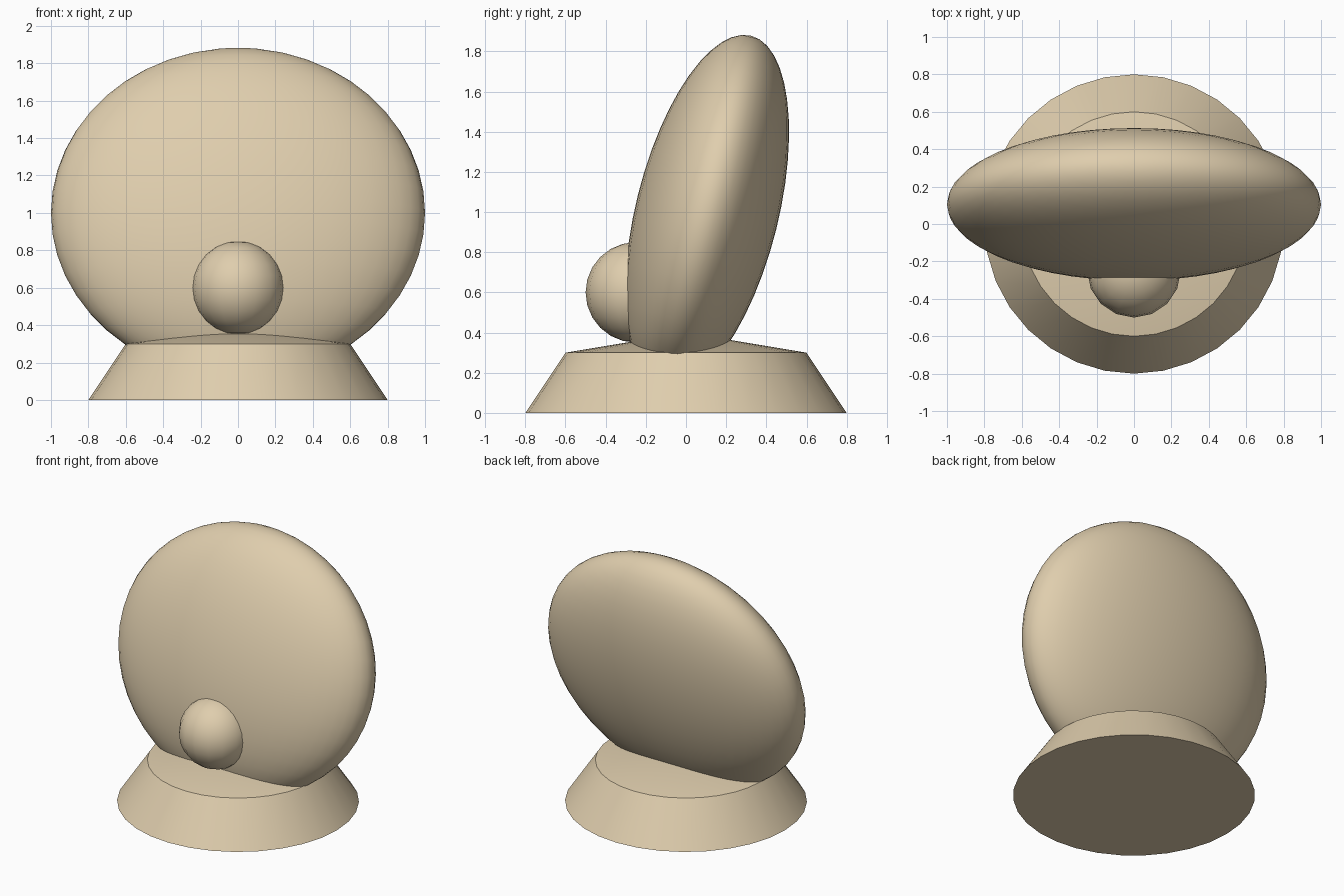
import bpy, bmesh, math

if "Cube" in bpy.data.objects:
    bpy.data.objects.remove(bpy.data.objects["Cube"])

sand = bpy.data.materials.new("sand")
sand.diffuse_color = (0.74, 0.615, 0.42, 1)
sand.use_nodes = True
sand.node_tree.nodes["Principled BSDF"].inputs["Base Color"].default_value = sand.diffuse_color


def finish(obj, angle):
    obj.data.materials.append(sand)
    bpy.ops.object.select_all(action='DESELECT')
    obj.select_set(True)
    bpy.context.view_layer.objects.active = obj
    bpy.ops.object.shade_smooth_by_angle(angle=math.radians(angle))


def ellipsoid(name, loc, radii, tilt, segments, rings):
    bpy.ops.mesh.primitive_uv_sphere_add(segments=segments, ring_count=rings, radius=1)
    obj = bpy.context.object
    obj.name = name
    obj.scale = radii
    bpy.ops.object.transform_apply(location=False, rotation=False, scale=True)
    obj.location = loc
    obj.rotation_euler = (tilt, 0, 0)
    finish(obj, 60)


def lathe(name, profile, steps):
    bm = bmesh.new()
    verts = [bm.verts.new((r, 0, z)) for r, z in profile]
    edges = [bm.edges.new(pair) for pair in zip(verts, verts[1:])]
    bmesh.ops.spin(bm, geom=verts + edges, cent=(0, 0, 0), axis=(0, 0, 1),
                   angle=math.tau, steps=steps)
    bmesh.ops.remove_doubles(bm, verts=bm.verts, dist=1e-4)
    bmesh.ops.recalc_face_normals(bm, faces=bm.faces)
    mesh = bpy.data.meshes.new(name)
    bm.to_mesh(mesh)
    bm.free()
    obj = bpy.data.objects.new(name, mesh)
    bpy.context.collection.objects.link(obj)
    finish(obj, 30)


# flared foot with a flat closed underside and a shallow conical top
lathe("base", [(0, 0), (0.8, 0), (0.6, 0.3), (0, 0.4)], 32)

# large flattened body leaning back
ellipsoid("leaning_disc", (0, 0.105, 1.0), (1.0, 0.355, 0.905), math.radians(-14), 48, 24)

# round knob low on the front
ellipsoid("front_knob", (0, -0.25, 0.6), (0.25, 0.25, 0.25), 0, 16, 12)
